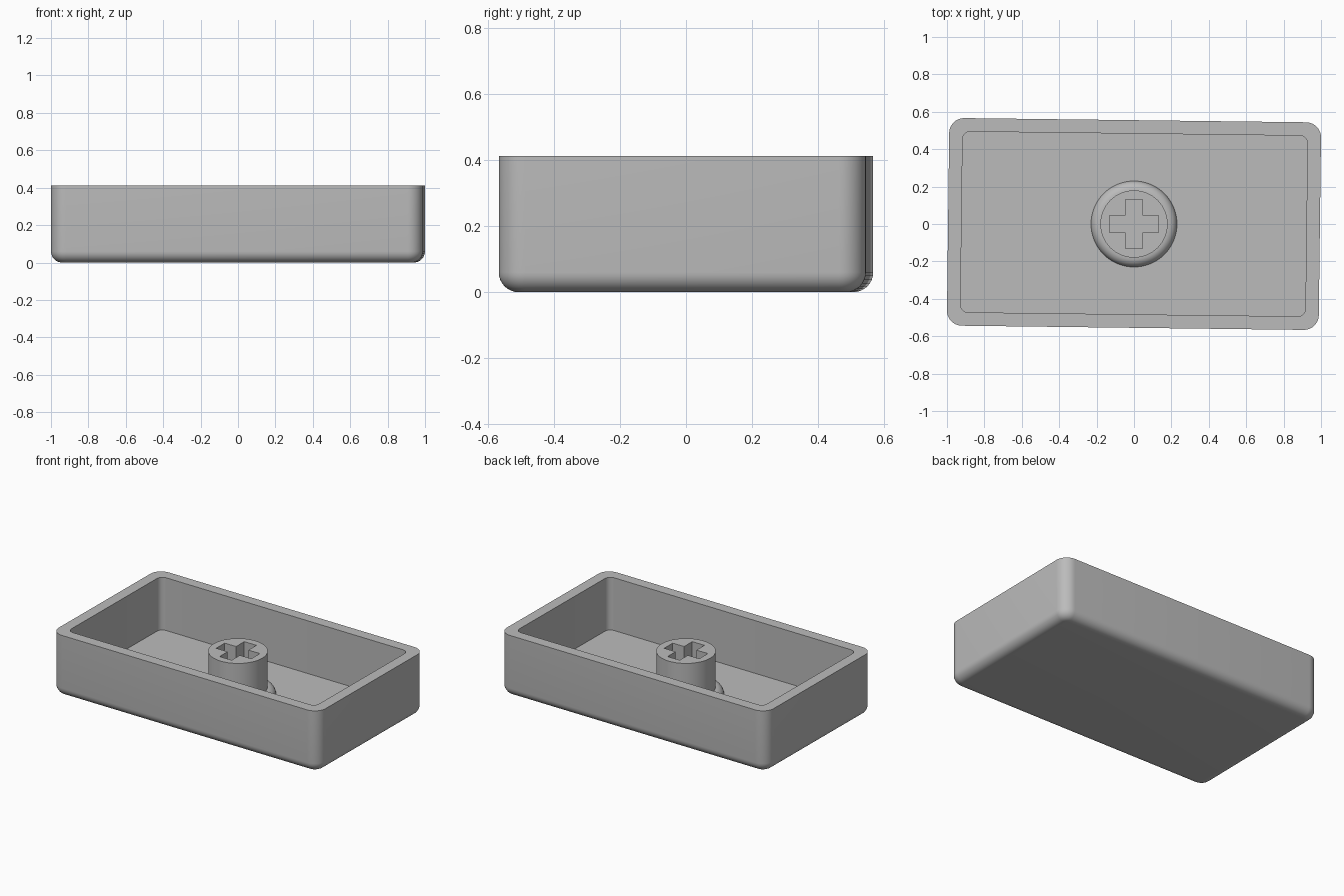
import bpy, bmesh
from math import cos, sin, pi, radians

old = bpy.data.objects.get("Cube")
if old:
    bpy.data.objects.remove(old)

WIDTH, DEPTH, HEIGHT = 1.988, 1.11, 0.412
CORNER, ROUND, WALL, FLOOR = 0.08, 0.06, 0.072, 0.06
STEM_R, STEM_TOP, COLLAR = 0.18, 0.347, 0.05

grey = bpy.data.materials.new("plain grey")
grey.use_nodes = True
grey.diffuse_color = (0.5, 0.5, 0.5, 1)
grey.node_tree.nodes["Principled BSDF"].inputs["Base Color"].default_value = grey.diffuse_color


def rounded_rect(inset, radius, z, n=10):
    """Ring of points for a rounded rectangle inset from the outer size."""
    hx, hy = WIDTH / 2 - inset - radius, DEPTH / 2 - inset - radius
    ring = []
    for q, (sx, sy) in enumerate([(1, 1), (-1, 1), (-1, -1), (1, -1)]):
        for i in range(n + 1):
            a = (q + i / n) * pi / 2
            ring.append((sx * hx + radius * cos(a), sy * hy + radius * sin(a), z))
    return ring


def circle(radius, z, n=64):
    return [(radius * cos(2 * pi * i / n), radius * sin(2 * pi * i / n), z) for i in range(n)]


def loft(name, rings):
    """Skin matching rings in order and cap both ends."""
    bm = bmesh.new()
    loops = [[bm.verts.new(p) for p in ring] for ring in rings]
    for low, high in zip(loops, loops[1:]):
        for i in range(len(low)):
            j = (i + 1) % len(low)
            bm.faces.new((low[i], low[j], high[j], high[i]))
    bm.faces.new(loops[0][::-1])
    bm.faces.new(loops[-1])
    bmesh.ops.recalc_face_normals(bm, faces=bm.faces)
    mesh = bpy.data.meshes.new(name)
    bm.to_mesh(mesh)
    bm.free()
    mesh.materials.append(grey)
    obj = bpy.data.objects.new(name, mesh)
    bpy.context.collection.objects.link(obj)
    return obj


def smooth(obj):
    bpy.ops.object.select_all(action="DESELECT")
    obj.select_set(True)
    bpy.context.view_layer.objects.active = obj
    bpy.ops.object.shade_smooth_by_angle(angle=radians(30))


# Open tray: rounded underside, outer wall, rim, inner wall, floor
rings = []
for i in range(9):
    a = i / 8 * pi / 2
    inset = ROUND * (1 - sin(a))
    rings.append(rounded_rect(inset, CORNER - inset, ROUND * (1 - cos(a))))
rings += [rounded_rect(0, CORNER, HEIGHT),
          rounded_rect(WALL, 0.04, HEIGHT),
          rounded_rect(WALL, 0.04, FLOOR)]
tray = loft("tray", rings)
tray.rotation_euler.z = radians(-0.7)
smooth(tray)

# Round stem with a rounded collar at its foot
rings = [circle(STEM_R + COLLAR, FLOOR - 0.01)]
for i in range(9):
    a = i / 8 * pi / 2
    rings.append(circle(STEM_R + COLLAR * cos(a), FLOOR + COLLAR * sin(a)))
rings.append(circle(STEM_R, STEM_TOP))
stem = loft("stem", rings)

# Cross-shaped socket cut into the stem
A, B = 0.13, 0.045
cross = []
for x, y in [(A, -B), (A, B), (B, B)]:
    cross.append((x, y))
for _ in range(3):
    cross += [(-y, x) for x, y in cross[-3:]]
cutter = loft("socket_cutter", [[(x, y, z) for x, y in cross] for z in (FLOOR, STEM_TOP + 0.1)])
cut = stem.modifiers.new("socket", "BOOLEAN")
cut.operation, cut.object, cut.solver = "DIFFERENCE", cutter, "EXACT"
bpy.context.view_layer.objects.active = stem
bpy.ops.object.modifier_apply(modifier=cut.name)
bpy.data.objects.remove(cutter)
smooth(stem)
